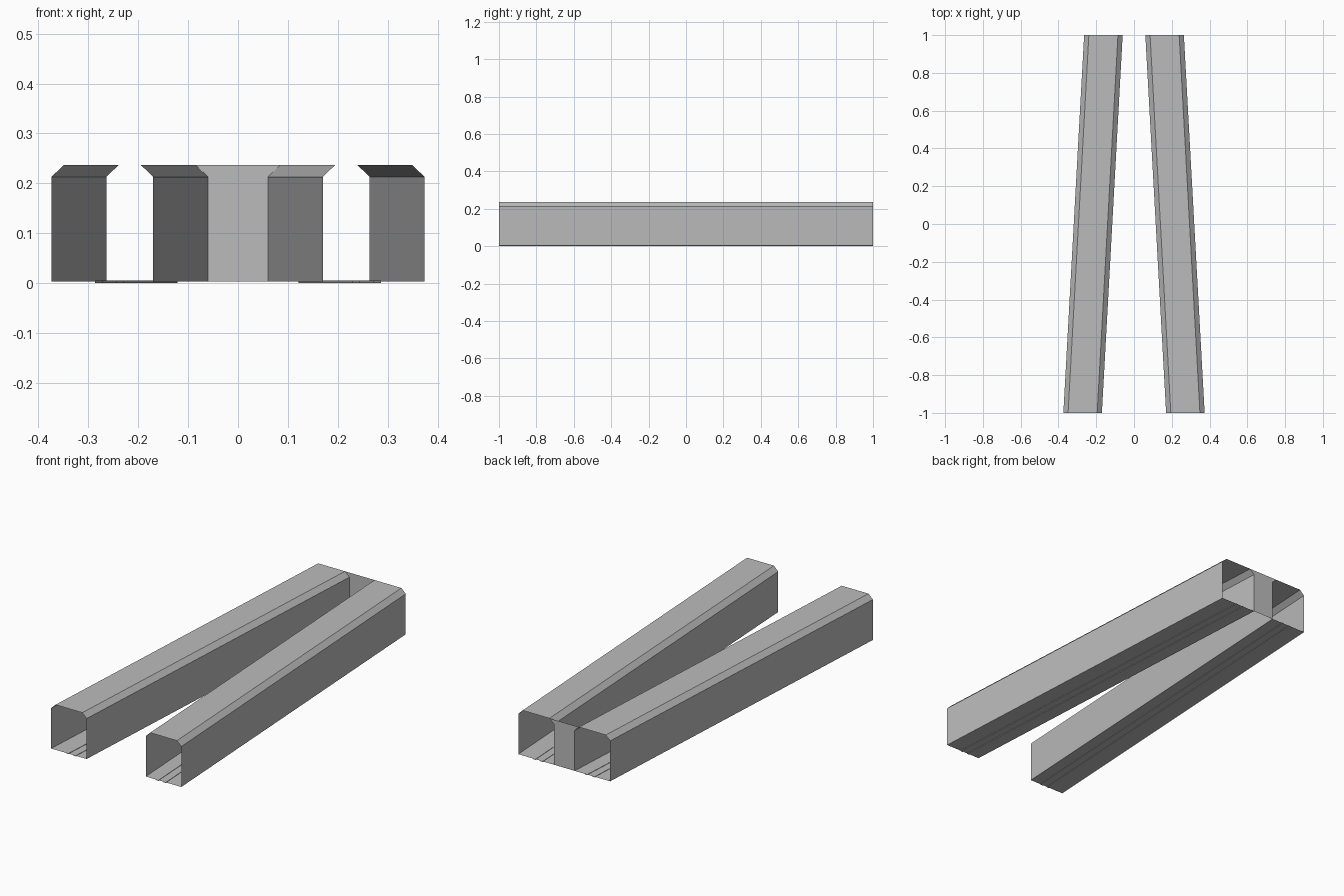
import bpy

cube = bpy.data.objects.get("Cube")
if cube:
    bpy.data.objects.remove(cube, do_unlink=True)

grey = bpy.data.materials.new("plain grey")
grey.use_nodes = True
colour = (0.5, 0.5, 0.5, 1)
grey.diffuse_color = colour
grey.node_tree.nodes["Principled BSDF"].inputs["Base Color"].default_value = colour

FRONT, BACK = 0.17, 0.06     # inner wall x at each end
WIDTH, CHAMFER = 0.204, 0.025
FLOOR, SHOULDER, TOP = 0.003, 0.213, 0.237


def make_object(name, verts, faces):
    mesh = bpy.data.meshes.new(name)
    mesh.from_pydata(verts, [], faces)
    mesh.materials.append(grey)
    obj = bpy.data.objects.new(name, mesh)
    bpy.context.collection.objects.link(obj)
    return obj


def sweep(name, profile, side):
    """Run a closed profile, open at both ends, along a slanted beam."""
    n = len(profile)
    verts = [(side * (start + x), y, z)
             for start, y in ((FRONT, -1), (BACK, 1)) for x, z in profile]
    faces = []
    for i in range(n):
        j = (i + 1) % n
        face = (i, j, n + j, n + i)
        faces.append(face if side > 0 else face[::-1])
    return make_object(name, verts, faces)


# Hollow beam section with chamfered top corners
tunnel = [(0, FLOOR), (0, SHOULDER), (CHAMFER, TOP),
          (WIDTH - CHAMFER, TOP), (WIDTH, SHOULDER), (WIDTH, FLOOR)]


def strip(left, right):
    return [(left, 0), (left, 0.005), (right, 0.005), (right, 0)]


for label, side in (("left", 1), ("right", -1)):
    sweep(label + "_tunnel", tunnel, side)
    # Thin rails running along the floor
    sweep(label + "_inner_rail", strip(0.061, 0.075), side)
    sweep(label + "_outer_rail", strip(0.103, 0.117), side)

# End wall joining the two tunnels at the back
edge = [(BACK, FLOOR), (BACK, SHOULDER), (BACK + CHAMFER, TOP)]
outline = edge + [(-x, z) for x, z in reversed(edge)]
make_object("back_wall", [(x, 1, z) for x, z in outline], [tuple(range(6))])
